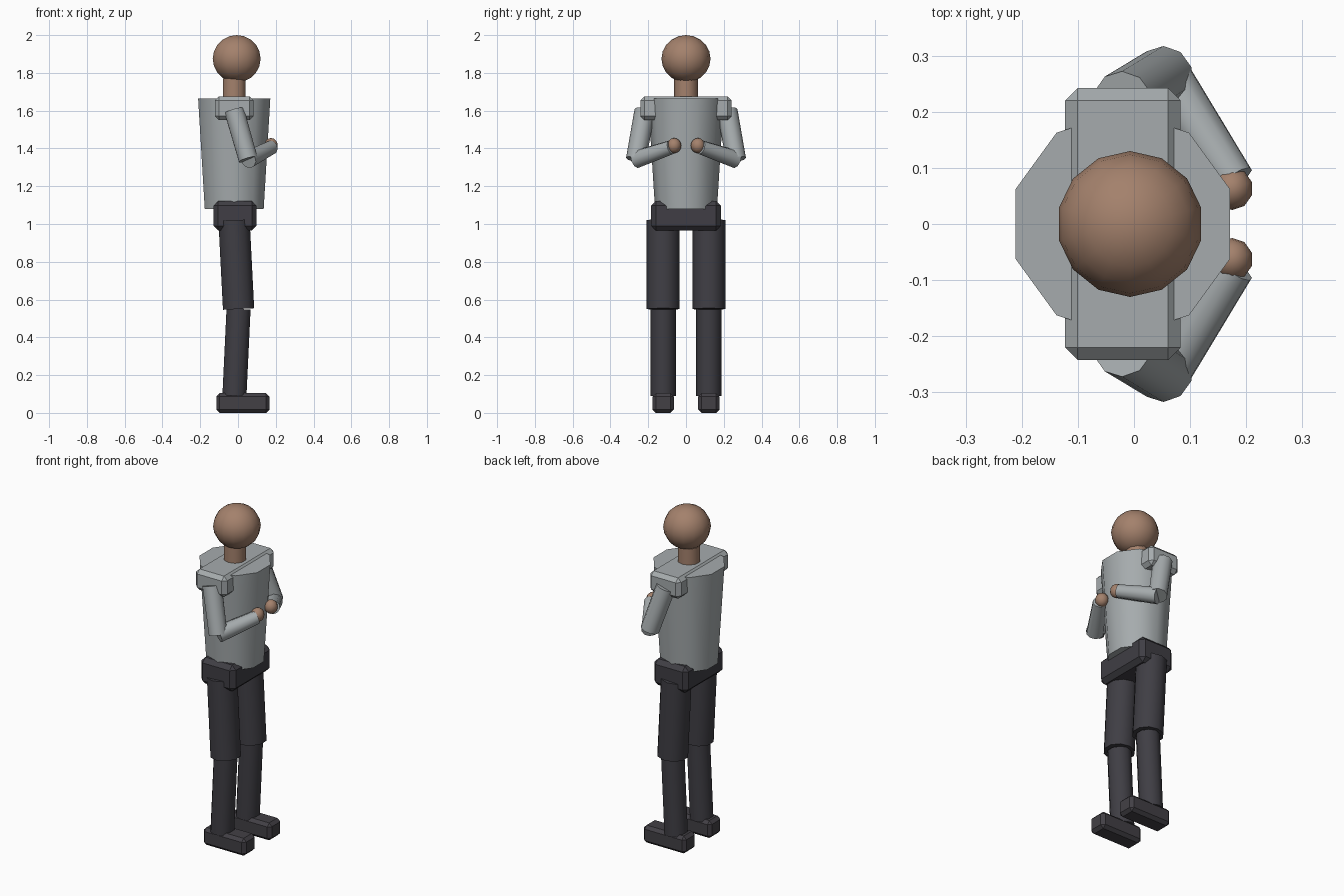
import bpy, bmesh, math
from mathutils import Vector, Matrix

cube = bpy.data.objects.get("Cube")
if cube:
    bpy.data.objects.remove(cube, do_unlink=True)


def material(name, rgb):
    m = bpy.data.materials.new(name)
    m.use_nodes = True
    color = (*rgb, 1.0)
    m.diffuse_color = color
    m.node_tree.nodes["Principled BSDF"].inputs["Base Color"].default_value = color
    return m


SKIN = material("skin", (0.37, 0.22, 0.15))
SHIRT = material("grey shirt", (0.38, 0.41, 0.42))
TROUSERS = material("dark trousers", (0.05, 0.048, 0.058))
SHOES = material("dark shoes", (0.055, 0.051, 0.06))


def finish(name, bm, mat, smooth=True):
    bmesh.ops.recalc_face_normals(bm, faces=bm.faces)
    mesh = bpy.data.meshes.new(name)
    bm.to_mesh(mesh)
    bm.free()
    mesh.materials.append(mat)
    obj = bpy.data.objects.new(name, mesh)
    bpy.context.collection.objects.link(obj)
    if smooth:
        bpy.ops.object.select_all(action="DESELECT")
        obj.select_set(True)
        bpy.context.view_layer.objects.active = obj
        bpy.ops.object.shade_smooth_by_angle(angle=math.radians(50))
    return obj


def limb(name, start, end, r1, r2, mat, sides=10):
    """Tapered cylinder between two points."""
    a, b = Vector(start), Vector(end)
    axis = b - a
    # keep the cross-section upright by building from low to high
    if axis.z < 0:
        a, b, r1, r2, axis = b, a, r2, r1, -axis
    rot = Vector((0, 0, 1)).rotation_difference(axis).to_matrix().to_4x4()
    bm = bmesh.new()
    bmesh.ops.create_cone(bm, cap_ends=True, segments=sides, radius1=r1, radius2=r2,
                          depth=axis.length, matrix=Matrix.Translation((a + b) / 2) @ rot)
    return finish(name, bm, mat)


def ball(name, center, size, mat, segments, rings):
    bm = bmesh.new()
    bmesh.ops.create_uvsphere(bm, u_segments=segments, v_segments=rings, radius=1,
                              matrix=Matrix.Translation(center) @ Matrix.Diagonal((*size, 1)))
    return finish(name, bm, mat)


def block(name, low, high, bevel, mat):
    """Box between two corners with chamfered edges."""
    lo, hi = Vector(low), Vector(high)
    bm = bmesh.new()
    bmesh.ops.create_cube(bm, size=1, matrix=Matrix.Translation((lo + hi) / 2)
                          @ Matrix.Diagonal((*(hi - lo), 1)))
    bmesh.ops.bevel(bm, geom=bm.edges[:], offset=bevel, segments=1,
                    profile=0.5, affect="EDGES")
    return finish(name, bm, mat, smooth=False)


# Head and neck
ball("head", (-0.007, 0, 1.875), (0.13, 0.13, 0.125), SKIN, 14, 10)
limb("neck", (-0.02, 0, 1.64), (-0.02, 0, 1.77), 0.063, 0.063, SKIN)

# Trunk
limb("torso", (-0.02, 0, 1.08), (-0.02, 0, 1.665), 0.164, 0.201, SHIRT)
block("shoulders", (-0.123, -0.242, 1.55), (0.083, 0.242, 1.675), 0.022, SHIRT)
block("pelvis", (-0.13, -0.185, 0.965), (0.098, 0.185, 1.122), 0.025, TROUSERS)

# Arms and legs, mirrored across the body
for side, s in (("left", 1), ("right", -1)):
    elbow = (0.054, s * 0.265, 1.342)
    wrist = (0.178, s * 0.078, 1.406)
    limb(side + "_upper_arm", (-0.02, s * 0.218, 1.6), elbow, 0.055, 0.053, SHIRT)
    limb(side + "_forearm", elbow, wrist, 0.048, 0.038, SHIRT)
    ball(side + "_hand", (0.175, s * 0.063, 1.415), (0.037, 0.038, 0.04), SKIN, 10, 8)

    hip = (-0.021, s * 0.121, 1.02)
    knee = (0.003, s * 0.121, 0.55)
    limb(side + "_thigh", hip, knee, 0.087, 0.087, TROUSERS)
    limb(side + "_shin", knee, (-0.019, s * 0.121, 0.09), 0.067, 0.067, TROUSERS)
    block(side + "_foot", (-0.115, s * 0.121 - 0.057, 0), (0.167, s * 0.121 + 0.057, 0.104),
          0.018, SHOES)
